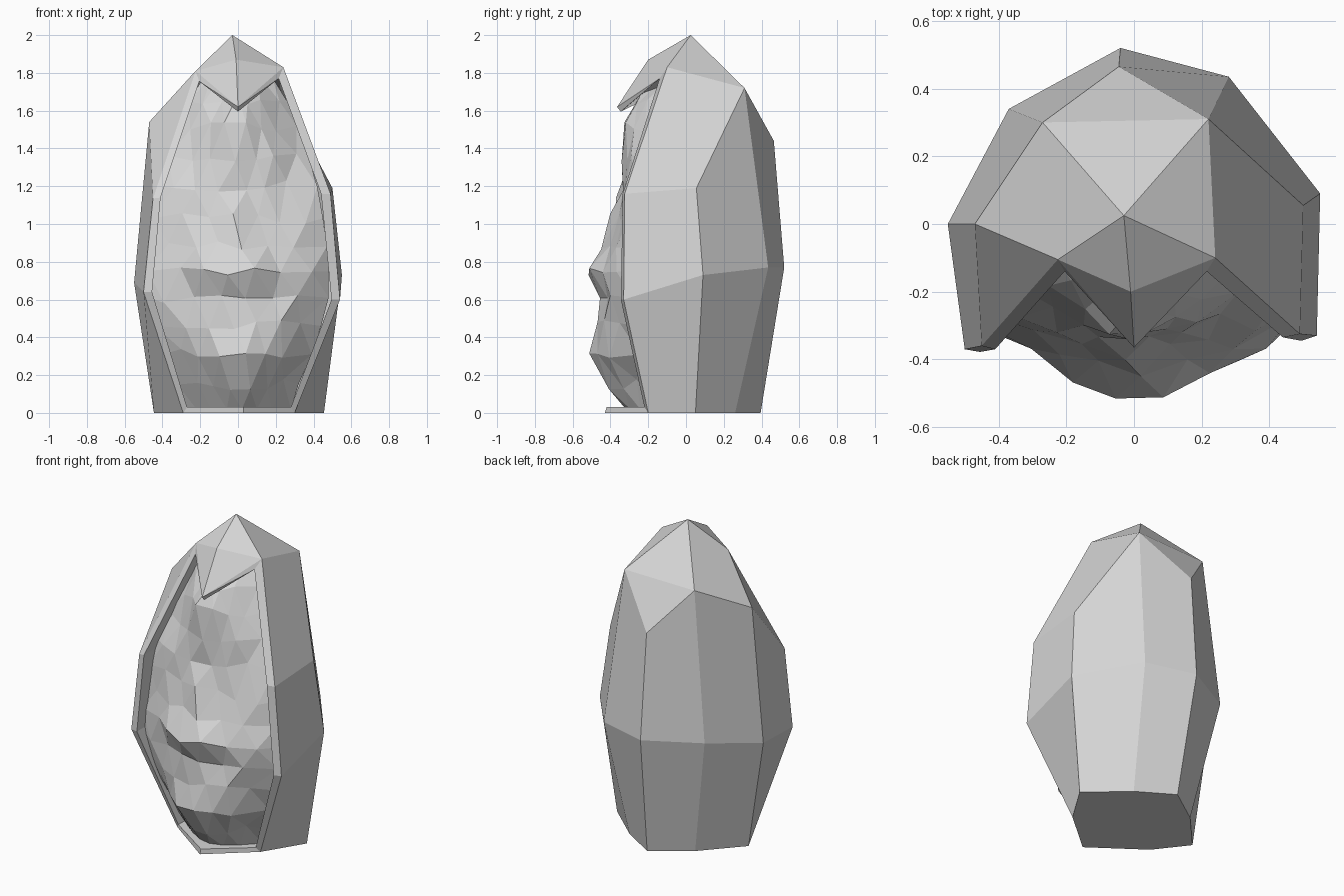
import bpy, bmesh, random
from mathutils import Vector

if "Cube" in bpy.data.objects:
    bpy.data.objects.remove(bpy.data.objects["Cube"])
random.seed(7)

stone = bpy.data.materials.new("grey stone")
stone.use_nodes = True
GREY = (0.67, 0.67, 0.67, 1)
stone.diffuse_color = GREY
stone.node_tree.nodes["Principled BSDF"].inputs["Base Color"].default_value = GREY


def make_object(name, bm):
    mesh = bpy.data.meshes.new(name)
    bm.to_mesh(mesh)
    bm.free()
    mesh.materials.append(stone)
    obj = bpy.data.objects.new(name, mesh)
    bpy.context.collection.objects.link(obj)
    return obj


# Outer shell: vertical ribs from the right rim, round the back, to the left rim
ribs = [
    [(.30, -.20, 0), (.54, -.33, .60), (.49, -.325, 1.16)],
    [(.455, .05, 0), (.55, .09, .73), (.50, .055, 1.19)],
    [(.22, .26, 0), (.28, .435, .77), (.22, .31, 1.72)],
    [(0, .395, 0), (-.04, .52, .77), (-.045, .465, 1.44)],
    [(-.23, .235, 0), (-.37, .34, .77), (-.27, .30, 1.71)],
    [(-.445, 0, 0), (-.55, 0, .69), (-.47, 0, 1.54)],
    [(-.29, -.20, 0), (-.50, -.37, .64), (-.45, -.36, 1.135)],
]
bm = bmesh.new()
rib = [[bm.verts.new(p) for p in r] for r in ribs]
for a, b in zip(rib, rib[1:]):
    for k in range(2):
        bm.faces.new((a[k], b[k], b[k + 1], a[k + 1]))

# Crown and pointed hood over the opening
apex, peak, tip, top_r, top_l = [bm.verts.new(p) for p in (
    (-.03, .025, 2), (-.01, -.20, 1.87), (0, -.365, 1.62),
    (.24, -.10, 1.83), (-.225, -.105, 1.81))]
r, b, a, c, d, e, l = [col[2] for col in rib]
for face in ((r, b, a, top_r), (top_r, a, apex), (a, d, apex), (a, c, d),
             (d, e, top_l, apex), (e, l, top_l), (apex, peak, top_r),
             (apex, top_l, peak), (peak, tip, top_r), (peak, top_l, tip)):
    bm.faces.new(face)

# Floor with a pointed front lip
lip = bm.verts.new((.03, -.43, 0))
bm.faces.new([col[0] for col in reversed(rib)] + [lip])

# Rim of the opening: a narrow band, then a return running back inside
outer = rib[0] + [top_r, tip, top_l] + rib[6][::-1] + [lip]
band = [(.28, -.22, .03), (.495, -.345, .60), (.44, -.335, 1.16),
        (.215, -.14, 1.77), (0, -.345, 1.595), (-.205, -.14, 1.755),
        (-.41, -.37, 1.14), (-.455, -.378, .64), (-.27, -.22, .03),
        (.03, -.42, .03)]
inner = [bm.verts.new(p) for p in band]
back = [bm.verts.new(Vector(p) + Vector((0, .12, 0))) for p in band]
back[4].co.z += .10
for near, far in ((outer, inner), (inner, back)):
    for i in range(len(near)):
        bm.faces.new((near[i - 1], near[i], far[i], far[i - 1]))
for side in (3, 5):
    bmesh.ops.connect_verts(bm, verts=[tip, inner[side]])
bmesh.ops.recalc_face_normals(bm, faces=bm.faces)
make_object("outer_shell", bm)

# Rough inner rock: rows of height, half width, edge depth, centre depth
rows = [
    (.02, .28, -.14, -.32), (.15, .32, -.19, -.40), (.31, .39, -.24, -.50),
    (.46, .44, -.27, -.48), (.61, .48, -.28, -.46), (.75, .48, -.28, -.52),
    (.88, .47, -.27, -.44), (1.03, .45, -.26, -.385), (1.20, .42, -.23, -.34),
    (1.36, .37, -.17, -.33), (1.52, .31, -.11, -.34), (1.65, .26, -.06, -.27),
    (1.78, .18, -.03, -.12),
]
COLS = 7
bm = bmesh.new()
grid = []
for i, (z, half, edge_y, mid_y) in enumerate(rows):
    line = []
    for j in range(COLS + 1):
        # Alternate rows shift sideways so the facets interlock
        u = 2 * j / COLS - 1
        if 0 < j < COLS:
            u += .07 if i % 2 else -.07
        bulge = 1.9 if u > 0 and z < .7 else 1.4
        y = edge_y + (mid_y - edge_y) * (1 - abs(u) ** bulge)
        x = u * half
        dz = 0
        if 0 < j < COLS and 0 < i < len(rows) - 1:
            x += random.uniform(-.02, .02)
            y += random.uniform(-.022, .022)
            dz = random.uniform(-.03, .03)
        line.append(bm.verts.new((x, y, z + dz)))
    grid.append(line)
for i, (low, high) in enumerate(zip(grid, grid[1:])):
    for j in range(COLS):
        p, q, s, t = low[j], low[j + 1], high[j + 1], high[j]
        if i % 2:
            bm.faces.new((p, q, s))
            bm.faces.new((p, s, t))
        else:
            bm.faces.new((p, q, t))
            bm.faces.new((q, s, t))
make_object("inner_rock", bm)
